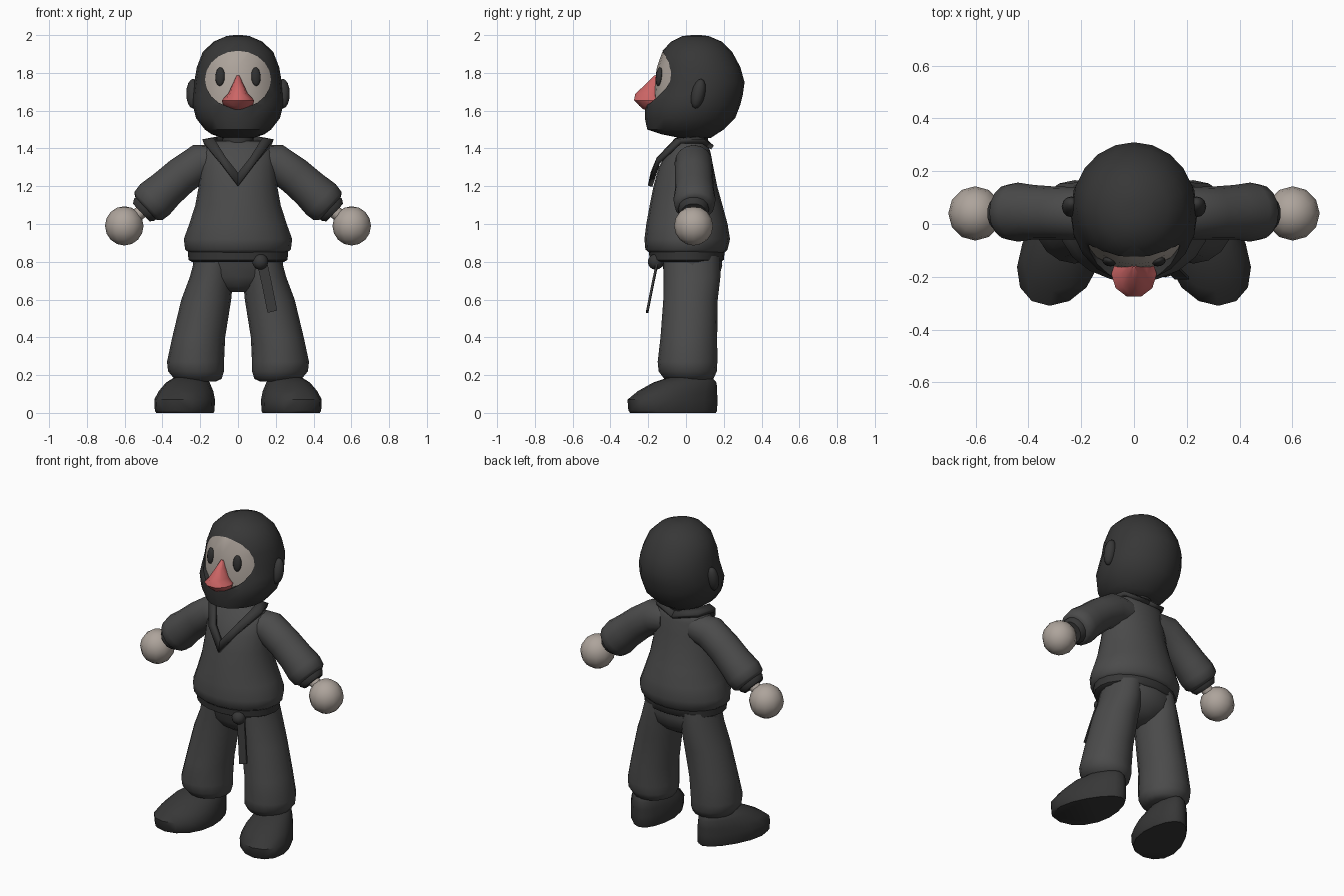
import bpy, bmesh, math
from mathutils import Vector, Matrix

if "Cube" in bpy.data.objects:
    bpy.data.objects.remove(bpy.data.objects["Cube"])


def material(name, r, g, b):
    m = bpy.data.materials.new(name)
    m.diffuse_color = (r, g, b, 1)
    m.use_nodes = True
    m.node_tree.nodes["Principled BSDF"].inputs["Base Color"].default_value = m.diffuse_color
    return m


CLOTH = material("cloth", 0.07, 0.07, 0.07)
DARK = material("dark cloth", 0.038, 0.038, 0.038)
SKIN = material("skin", 0.42, 0.37, 0.33)
RED = material("red", 0.60, 0.13, 0.13)
BLACK = material("eye black", 0.03, 0.03, 0.03)


def smooth(me, angle=50):
    for p in me.polygons:
        p.use_smooth = True
    me.set_sharp_from_angle(angle=math.radians(angle))


def finish(name, bm, mat, mirror=False, angle=50):
    bmesh.ops.recalc_face_normals(bm, faces=bm.faces)
    me = bpy.data.meshes.new(name)
    bm.to_mesh(me)
    bm.free()
    smooth(me, angle)
    me.materials.append(mat)
    ob = bpy.data.objects.new(name, me)
    bpy.context.collection.objects.link(ob)
    if mirror:
        ob.modifiers.new("mirror", 'MIRROR').use_mirror_merge = False
    return ob


def loft(rings, segs=16):
    """Skin elliptical rings (centre, half axis u, half axis v), capped."""
    bm = bmesh.new()
    loops = []
    for c, u, v in rings:
        loops.append([bm.verts.new(c + u * math.cos(a) + v * math.sin(a))
                      for a in (2 * math.pi * i / segs for i in range(segs))])
    for a, b in zip(loops, loops[1:]):
        for i in range(segs):
            j = (i + 1) % segs
            bm.faces.new((a[i], a[j], b[j], b[i]))
    bm.faces.new(loops[0])
    bm.faces.new(loops[-1])
    return bm


def stack(rows, segs=16):
    """Rows of (z, centre x, half width, y front, y back)."""
    return loft([(Vector((cx, (f + b) / 2, z)), Vector((rx, 0, 0)),
                  Vector((0, (b - f) / 2, 0))) for z, cx, rx, f, b in rows], segs)


def tube(path, segs=12):
    """Tube through (x, y, z, radius) points lying in an xz plane."""
    pts = [Vector(p[:3]) for p in path]
    rings = []
    for i, p in enumerate(pts):
        t = (pts[min(i + 1, len(pts) - 1)] - pts[max(i - 1, 0)]).normalized()
        u = Vector((0, 1, 0))
        rings.append((p, u * path[i][3], t.cross(u) * path[i][3]))
    return loft(rings, segs)


def ball(centre, radii, tilt=0, turn=0, segs=12, rows=8):
    bm = bmesh.new()
    m = (Matrix.Translation(centre) @ Matrix.Rotation(turn, 4, 'Z')
         @ Matrix.Rotation(tilt, 4, 'X') @ Matrix.Diagonal((*radii, 1)))
    bmesh.ops.create_uvsphere(bm, u_segments=segs, v_segments=rows, radius=1, matrix=m)
    return bm


def carve(ob, cutter, operation):
    mod = ob.modifiers.new("cut", 'BOOLEAN')
    mod.object, mod.operation, mod.solver = cutter, operation, 'EXACT'
    dg = bpy.context.evaluated_depsgraph_get()
    me = bpy.data.meshes.new_from_object(ob.evaluated_get(dg))
    ob.modifiers.clear()
    ob.data = me
    mat = me.materials[0]
    me.materials.clear()
    me.materials.append(mat)
    for p in me.polygons:
        p.material_index = 0
    smooth(me, 40)


# Hood with a face opening, and the face set slightly back inside it
head = [(1.455, 0, .08, -.03, .13), (1.475, 0, .14, -.13, .16), (1.50, 0, .175, -.205, .20),
        (1.56, 0, .222, -.218, .26), (1.63, 0, .24, -.218, .287), (1.68, 0, .24, -.195, .30),
        (1.75, 0, .232, -.17, .31), (1.83, 0, .218, -.158, .288), (1.91, 0, .187, -.13, .245),
        (1.965, 0, .13, -.08, .19), (1.995, 0, .06, -.02, .12), (2.0, 0, .02, .03, .08)]
hood = finish("hood", stack(head, 20), DARK)
inner = [(z, x, rx - .004, max(f + .004, -.172), b - .01) for z, x, rx, f, b in head]
face = finish("face", stack(inner, 20), SKIN)
cutter = finish("face_cutter", loft(
    [(Vector((0, y, 1.765)), Vector((.175, 0, 0)), Vector((0, 0, .152))) for y in (-.5, -.01)], 20), SKIN)
for part, op in ((hood, 'DIFFERENCE'), (face, 'INTERSECT')):
    carve(part, cutter, op)
bpy.data.objects.remove(cutter)

# Ears, eyes, nose, neck
finish("ear", ball((.238, .065, 1.69), (.036, .036, .08), tilt=-.22), DARK, True)
finish("eye", ball((.095, -.143, 1.78), (.026, .016, .05), tilt=-.12, turn=.3), BLACK, True)
finish("nose", stack([(1.785, 0, .008, -.17, -.14), (1.745, 0, .026, -.21, -.13),
                      (1.69, 0, .052, -.272, -.11), (1.655, 0, .086, -.28, -.10),
                      (1.625, 0, .076, -.25, -.11), (1.605, 0, .02, -.225, -.15)], 10), RED)
finish("neck", stack([(1.38, 0, .085, -.05, .12), (1.50, 0, .08, -.05, .115)]), DARK)

# Tunic body
finish("tunic", stack([(.845, 0, .255, -.19, .20), (.865, 0, .28, -.215, .22),
                       (.92, 0, .287, -.22, .233), (1.0, 0, .258, -.21, .22),
                       (1.1, 0, .226, -.192, .193), (1.2, 0, .208, -.172, .165),
                       (1.3, 0, .20, -.145, .145), (1.38, 0, .19, -.10, .13),
                       (1.425, 0, .165, -.055, .115), (1.44, 0, .12, -.04, .10)], 20), CLOTH)

# Sleeves, cuffs, wrists, hands
finish("sleeve", tube([(.10, .04, 1.335, .085), (.20, .04, 1.325, .10), (.30, .042, 1.255, .10),
                       (.38, .045, 1.185, .103), (.44, .045, 1.13, .112), (.475, .045, 1.095, .105),
                       (.488, .045, 1.083, .085)], 16), CLOTH, True)
finish("cuff", tube([(.46, .04, 1.11, .078), (.495, .04, 1.076, .082),
                     (.512, .04, 1.06, .066)], 14), DARK, True)
finish("wrist", tube([(.48, .04, 1.09, .035), (.58, .04, 1.01, .035)]), SKIN, True)
finish("hand", ball((.602, .04, .99), (.102, .103, .104), segs=12, rows=8), SKIN, True)

# V collar wrapped round the neck
outer = [(0, -.19, 1.20), (.095, -.15, 1.325), (.185, -.03, 1.437), (.15, .09, 1.437), (0, .14, 1.405)]
inside = [(0, -.175, 1.27), (.06, -.145, 1.345), (.125, -.05, 1.445), (.105, .06, 1.452), (0, .10, 1.44)]
bm = bmesh.new()
a, b = ([bm.verts.new(p) for p in row] for row in (outer, inside))
for i in range(4):
    bm.faces.new((a[i], a[i + 1], b[i + 1], b[i]))
collar = finish("collar", bm, DARK, True, 30)
thick = collar.modifiers.new("thickness", 'SOLIDIFY')
thick.thickness, thick.offset = .025, 0

# Belt, knot and hanging tail
finish("belt", stack([(.80, 0, .245, -.175, .185), (.81, 0, .262, -.192, .20),
                      (.855, 0, .266, -.197, .205), (.87, 0, .25, -.18, .19)], 20), DARK)
finish("belt_knot", ball((.118, -.16, .80), (.042, .042, .042)), DARK)
bm = bmesh.new()
rows = []
for x, y, z in ((.125, -.15, .80), (.152, -.175, .68), (.182, -.205, .53)):
    rows.append([bm.verts.new((x + dx, y + dy, z - dx * .0 + (.012 if dx > 0 else 0)))
                 for dx, dy in ((-.026, -.006), (.026, -.006), (.026, .006), (-.026, .006))])
for r, s in zip(rows, rows[1:]):
    for i in range(4):
        bm.faces.new((r[i], r[(i + 1) % 4], s[(i + 1) % 4], s[i]))
bm.faces.new(rows[0])
bm.faces.new(rows[-1])
finish("belt_tail", bm, DARK, angle=30)

# Trousers
finish("trouser_seat", stack([(.84, 0, .235, -.15, .19), (.78, 0, .238, -.125, .192),
                              (.72, 0, .225, -.11, .175), (.67, 0, .14, -.08, .13),
                              (.64, 0, .06, -.04, .08)]), CLOTH)
finish("trouser_leg", stack([(.83, .12, .105, -.12, .18), (.72, .14, .115, -.118, .182),
                             (.6, .168, .132, -.12, .168), (.4, .208, .140, -.135, .165),
                             (.27, .225, .151, -.15, .166), (.22, .222, .148, -.145, .163),
                             (.18, .212, .125, -.115, .145), (.165, .21, .09, -.08, .11)]), CLOTH, True)

# Shoes: wide rounded toe, narrow heel, toes turned out
bm = stack([(0, 0, .142, -.295, .158), (.012, 0, .148, -.305, .165), (.07, 0, .15, -.31, .166),
            (.115, 0, .14, -.255, .165), (.16, 0, .118, -.175, .162), (.185, 0, .09, -.10, .14),
            (.195, 0, .05, -.05, .10)])
for v in bm.verts:
    d = v.co.y + .07
    v.co.x = v.co.x * (1 - 1.1 * d) + .272 - .2 * d
finish("shoe", bm, DARK, True)
